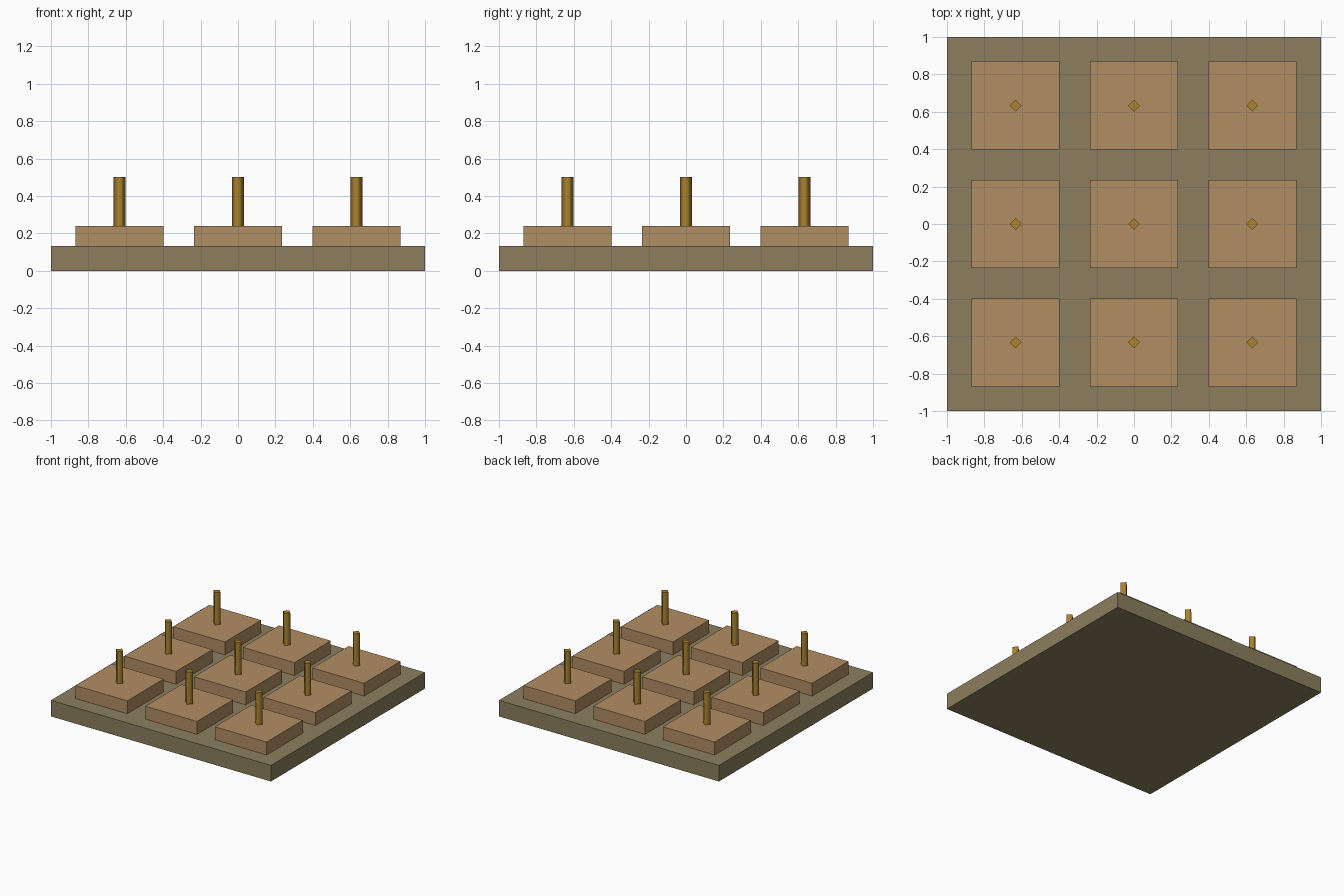
import bpy, bmesh
from mathutils import Matrix

if "Cube" in bpy.data.objects:
    bpy.data.objects.remove(bpy.data.objects["Cube"])

SPACING = 0.633
BASE_TOP, PAD_TOP, POST_TOP = 0.132, 0.238, 0.502


def material(name, srgb):
    m = bpy.data.materials.new(name)
    m.diffuse_color = [(c / 255) ** 2.2 for c in srgb] + [1]
    m.use_nodes = True
    m.node_tree.nodes["Principled BSDF"].inputs["Base Color"].default_value = m.diffuse_color
    return m


def add_object(name, bm, mat, location=(0, 0, 0)):
    mesh = bpy.data.meshes.new(name)
    bm.to_mesh(mesh)
    bm.free()
    mesh.materials.append(mat)
    obj = bpy.data.objects.new(name, mesh)
    obj.location = location
    bpy.context.collection.objects.link(obj)
    return obj


def block(name, width, z0, z1, mat, x=0, y=0):
    bm = bmesh.new()
    bmesh.ops.create_cube(bm, size=1, matrix=Matrix.Diagonal((width, width, z1 - z0, 1)))
    return add_object(name, bm, mat, (x, y, (z0 + z1) / 2))


def post(name, radius, z0, z1, mat, x, y):
    # four-sided post: smooth round the sides, crisp at the caps
    bm = bmesh.new()
    bmesh.ops.create_cone(bm, cap_ends=True, segments=4, radius1=radius,
                          radius2=radius, depth=z1 - z0)
    for f in bm.faces:
        cap = abs(f.normal.z) > 0.5
        f.smooth = not cap
        if cap:
            for e in f.edges:
                e.smooth = False
    return add_object(name, bm, mat, (x, y, (z0 + z1) / 2))


olive = material("olive_board", (139, 126, 95))
tan = material("tan_pad", (176, 140, 100))
brass = material("brass_post", (170, 130, 50))

# Base board
block("base_board", 2.0, 0, BASE_TOP, olive)

# Three by three grid of pads, each with a post
for row in range(3):
    for col in range(3):
        x, y = (col - 1) * SPACING, (row - 1) * SPACING
        block(f"pad_{row}_{col}", 0.47, BASE_TOP, PAD_TOP, tan, x, y)
        post(f"post_{row}_{col}", 0.032, PAD_TOP, POST_TOP, brass, x, y)
